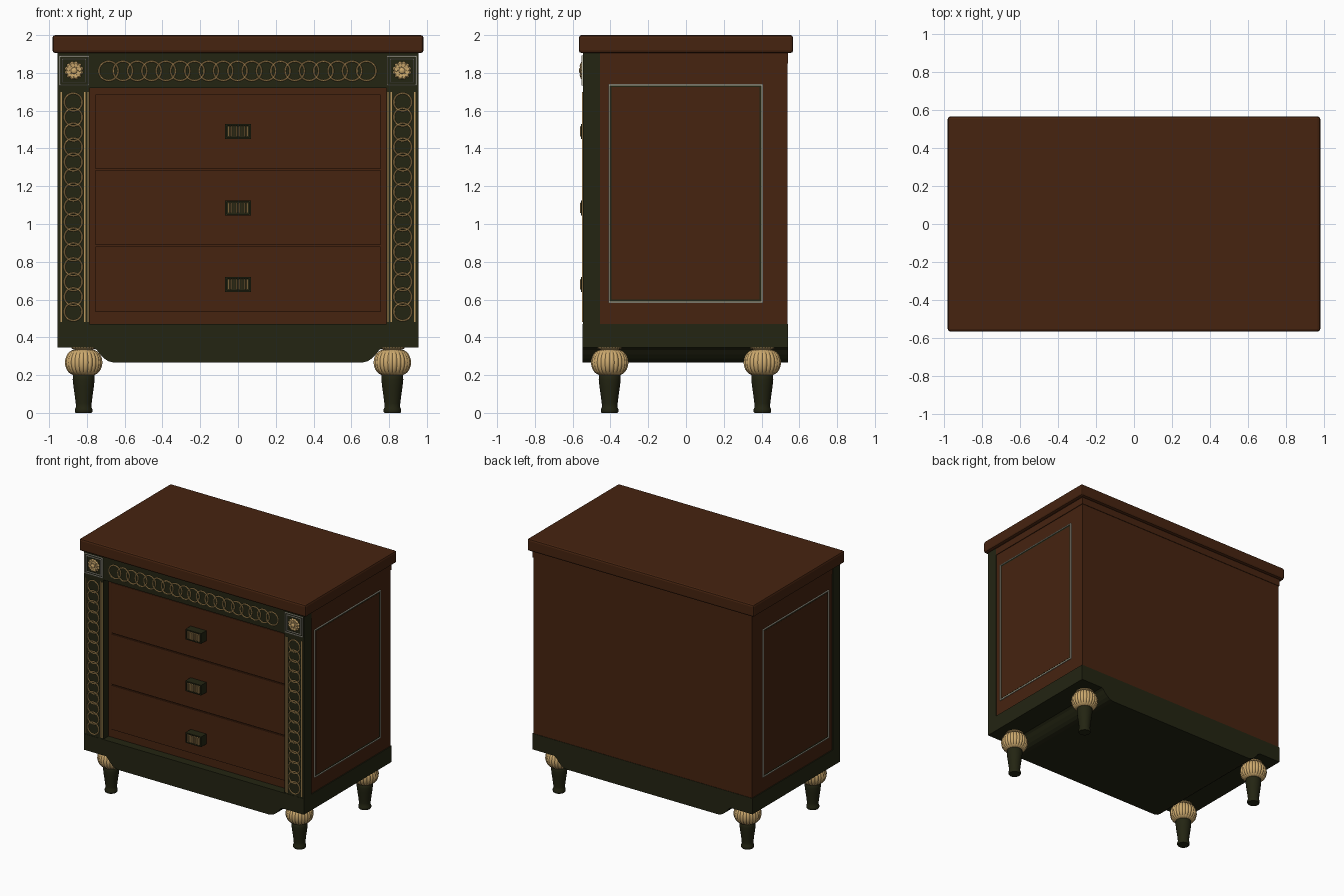
import bpy, bmesh, math
from mathutils import Vector

if "Cube" in bpy.data.objects:
    bpy.data.objects.remove(bpy.data.objects["Cube"])

def material(name, rgb):
    m = bpy.data.materials.new(name)
    m.diffuse_color = (*rgb, 1)
    m.use_nodes = True
    m.node_tree.nodes["Principled BSDF"].inputs["Base Color"].default_value = m.diffuse_color
    return m

BROWN = material("mahogany brown", (0.061, 0.017, 0.005))
GREEN = material("dark green", (0.017, 0.018, 0.006))
GOLD = material("antique gold", (0.50, 0.31, 0.11))
CREAM = material("cream gold", (0.61, 0.40, 0.156))
PALE = material("pale trim", (0.50, 0.48, 0.38))

def finish(name, bm, mat, smooth=False, bevel=0, segments=2):
    bmesh.ops.remove_doubles(bm, verts=bm.verts, dist=1e-5)
    bmesh.ops.recalc_face_normals(bm, faces=bm.faces)
    me = bpy.data.meshes.new(name)
    bm.to_mesh(me)
    bm.free()
    me.materials.append(mat)
    ob = bpy.data.objects.new(name, me)
    bpy.context.collection.objects.link(ob)
    if bevel:
        mod = ob.modifiers.new("bevel", 'BEVEL')
        mod.width, mod.segments = bevel, segments
    if smooth:
        bpy.ops.object.select_all(action='DESELECT')
        ob.select_set(True)
        bpy.context.view_layer.objects.active = ob
        bpy.ops.object.shade_smooth_by_angle(angle=math.radians(40))
    return ob

def add_box(bm, x, y, z):
    """x, y, z are (min, max) pairs."""
    vs = bmesh.ops.create_cube(bm, size=1)["verts"]
    for v in vs:
        v.co = [(a + b) / 2 + c * abs(b - a) for c, (a, b) in zip(v.co, (x, y, z))]

def boxes(name, mat, *specs, bevel=0):
    bm = bmesh.new()
    for s in specs:
        add_box(bm, *s)
    return finish(name, bm, mat, bevel=bevel)

def add_lathe(bm, profile, center, n, along_y=False, ribs=0, depth=0, closed=False):
    """Turn (radius, height) points round z, or round -y for front ornaments."""
    rows = []
    for r, h in profile:
        row = []
        for i in range(n):
            a = math.tau * i / n
            rr = r * (1 - depth * (1 - abs(math.sin(ribs * a / 2)))) if ribs else r
            p = (rr * math.cos(a), rr * math.sin(a), h)
            if along_y:
                p = (p[0], -h, p[1])
            row.append(bm.verts.new(Vector(center) + Vector(p)))
        rows.append(row)
    pairs = list(zip(rows, rows[1:]))
    if closed:
        pairs.append((rows[-1], rows[0]))
    for lo, hi in pairs:
        for i in range(n):
            j = (i + 1) % n
            bm.faces.new((lo[i], lo[j], hi[j], hi[i]))

def add_ring(bm, x, z, radius):
    t = 0.0045
    prof = [(radius + t * math.cos(k * math.tau / 6), t * math.sin(k * math.tau / 6)) for k in range(6)]
    add_lathe(bm, prof, (x, -0.547, z), 28, along_y=True, closed=True)

def frame_specs(u, v, w, make):
    """Four strips of width w round the rectangle u by v."""
    return [make((u[0], u[1]), (v[0], v[0] + w)), make((u[0], u[1]), (v[1] - w, v[1])),
            make((u[0], u[0] + w), (v[0] + w, v[1] - w)), make((u[1] - w, u[1]), (v[0] + w, v[1] - w))]

# Table top
boxes("table_top", BROWN, ((-0.982, 0.982), (-0.567, 0.567), (1.905, 2.0)), bevel=0.014)

# Brown carcass, with a slightly proud band under the top
boxes("carcass", BROWN, ((-0.948, 0.948), (-0.48, 0.537), (0.46, 1.86)))
boxes("upper_band", BROWN, ((-0.953, 0.953), (-0.46, 0.541), (1.85, 1.906)))

# Base with shaped apron, running through the full depth
half = [(0.955, 0.47), (0.955, 0.345), (0.765, 0.345), (0.748, 0.333), (0.73, 0.31),
        (0.708, 0.288), (0.685, 0.273), (0.655, 0.266)]
outline = half + [(-x, z) for x, z in reversed(half)]
bm = bmesh.new()
face = bm.faces.new([bm.verts.new((x, -0.547, z)) for x, z in outline])
ext = bmesh.ops.extrude_face_region(bm, geom=[face])["geom"]
bmesh.ops.translate(bm, vec=(0, 1.087, 0), verts=[g for g in ext if isinstance(g, bmesh.types.BMVert)])
finish("base_apron", bm, GREEN)

# Green front: two pilasters and the frieze
boxes("pilasters", GREEN, *[(tuple(sorted((s * 0.787, s * 0.955))), (-0.545, -0.455), (0.47, 1.72)) for s in (-1, 1)])
boxes("frieze", GREEN, ((-0.955, 0.955), (-0.545, -0.455), (1.72, 1.905)))

# Gold edge beads on the pilasters
boxes("pilaster_beads", GOLD, *[((s * x - 0.003, s * x + 0.003), (-0.55, -0.54), (0.48, 1.70))
                                for s in (-1, 1) for x in (0.795, 0.811, 0.936)])

# Gold ring chains on pilasters and frieze
bm = bmesh.new()
for s in (-1, 1):
    for i in range(15):
        add_ring(bm, s * 0.872, 0.535 + i * (1.645 - 0.535) / 14, 0.047)
finish("pilaster_rings", bm, GOLD, smooth=True)
bm = bmesh.new()
for i in range(19):
    add_ring(bm, -0.685 + i * 1.365 / 18, 1.81, 0.051)
finish("frieze_rings", bm, GOLD, smooth=True)

# Corner blocks: double square frames and rosettes
frames = []
for s in (-1, 1):
    cx = s * 0.868
    for h, w in ((0.079, 0.006), (0.064, 0.005)):
        frames += frame_specs((cx - h, cx + h), (1.812 - h, 1.812 + h), w,
                              lambda u, v: (u, (-0.553, -0.54), v))
boxes("corner_frames", PALE, *frames)
bm = bmesh.new()
for s in (-1, 1):
    c = (s * 0.868, -0.545, 1.812)
    add_lathe(bm, [(0.05, 0), (0.05, 0.006), (0.042, 0.013), (0.03, 0.012), (0.02, 0.01), (0, 0.01)],
              c, 48, along_y=True, ribs=12, depth=0.15)
    add_lathe(bm, [(0.018, 0.008), (0.016, 0.016), (0.009, 0.021), (0, 0.022)], c, 16, along_y=True)
    for k in range(8):
        a = math.tau * k / 8
        add_lathe(bm, [(0.007, 0.008), (0.006, 0.015), (0, 0.018)],
                  (c[0] + 0.028 * math.cos(a), c[1], c[2] + 0.028 * math.sin(a)), 8, along_y=True)
finish("rosettes", bm, CREAM, smooth=True)

# Three drawers with ribbed pulls
edges = (0.53, 0.885, 1.287, 1.69)
for i, zc in enumerate((0.68, 1.085, 1.49)):
    boxes(f"drawer_front_{i + 1}", BROWN,
          ((-0.755, 0.755), (-0.49, -0.47), (edges[i] + 0.004, edges[i + 1] - 0.004)), bevel=0.003)
    boxes(f"pull_block_{i + 1}", GREEN,
          ((-0.062, 0.062), (-0.545, -0.485), (zc - 0.036, zc + 0.036)),
          *frame_specs((-0.068, 0.068), (zc - 0.04, zc + 0.04), 0.009, lambda u, v: (u, (-0.555, -0.485), v)))
    boxes(f"pull_ribs_{i + 1}", GOLD, *[((x - 0.0035, x + 0.0035), (-0.56, -0.54), (zc - 0.028, zc + 0.028))
                                        for x in [-0.049 + k * 0.014 for k in range(8)]], bevel=0.002)

# Side panels with pale trim
for s, side in ((-1, "left"), (1, "right")):
    def strip(d):
        return lambda u, v: (tuple(sorted((s * 0.94, s * d))), u, v)
    boxes(f"{side}_panel_trim", PALE, *frame_specs((-0.411, 0.407), (0.583, 1.741), 0.007, strip(0.956)))
    boxes(f"{side}_panel_groove", GREEN, *frame_specs((-0.404, 0.400), (0.590, 1.734), 0.010, strip(0.950)))
    boxes(f"{side}_panel", BROWN, strip(0.951)((-0.394, 0.390), (0.600, 1.724)))

# Turned legs: gadrooned ball over a tapered foot
ball = [(0, 0.352), (0.066, 0.352), (0.066, 0.342), (0.055, 0.336)]
ball += [(0.045 + 0.055 * math.sin(math.pi * k / 12), 0.267 + 0.068 * math.cos(math.pi * k / 12)) for k in range(13)]
ball += [(0, 0.199)]
foot = [(0, 0.21), (0.05, 0.21), (0.057, 0.2), (0.058, 0.175), (0.054, 0.14), (0.047, 0.09),
        (0.042, 0.05), (0.041, 0.03), (0.046, 0.02), (0.046, 0.005), (0.042, 0), (0, 0)]
for sx, nx in ((-1, "left"), (1, "right")):
    for sy, ny in ((-1, "front"), (1, "back")):
        c = (sx * 0.817, sy * 0.404, 0)
        bm = bmesh.new()
        add_lathe(bm, ball, c, 96, ribs=24, depth=0.06)
        finish(f"{ny}_{nx}_leg_ball", bm, CREAM, smooth=True)
        bm = bmesh.new()
        add_lathe(bm, foot, c, 32)
        finish(f"{ny}_{nx}_leg_foot", bm, GREEN, smooth=True)
